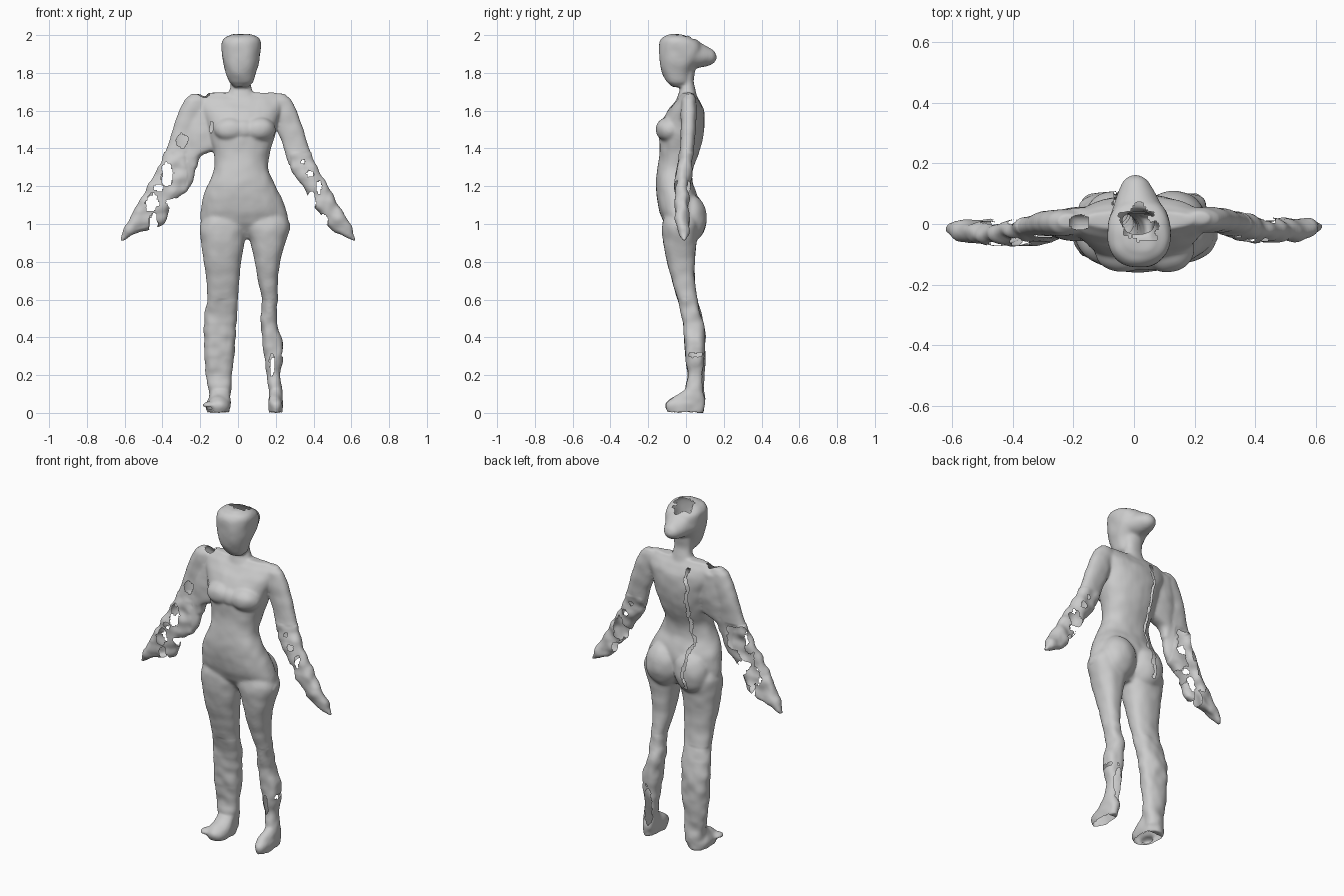
import bpy, bmesh, math
from mathutils import Vector, Matrix, noise

bm = bmesh.new()


def spline(a, b, c, d, t):
    return 0.5 * (2 * b + (c - a) * t + (2 * a - 5 * b + 4 * c - d) * t * t + (3 * b - a - 3 * c + d) * t ** 3)


def loft(rows, power=2.2, n=32, sub=4):
    """Closed skin through level slices given as (z, x0, x1, y0, y1)."""
    dense, last = [], len(rows) - 1
    for i in range(last):
        q = [rows[max(0, min(last, i + k))] for k in (-1, 0, 1, 2)]
        for s in range(sub):
            t = s / sub
            z = q[1][0] + (q[2][0] - q[1][0]) * t
            dense.append([z] + [spline(*[r[k] for r in q], t) for k in range(1, 5)])
    dense.append(rows[-1])
    rings = []
    for z, x0, x1, y0, y1 in dense:
        ring = []
        for k in range(n):
            a = 2 * math.pi * k / n
            c, s = math.cos(a), math.sin(a)
            px = math.copysign(abs(c) ** (2 / power), c)
            py = math.copysign(abs(s) ** (2 / power), s)
            ring.append(bm.verts.new(((x0 + x1) / 2 + (x1 - x0) / 2 * px,
                                      (y0 + y1) / 2 + (y1 - y0) / 2 * py, z)))
        rings.append(ring)
    for a, b in zip(rings, rings[1:]):
        for k in range(n):
            bm.faces.new((a[k], a[(k + 1) % n], b[(k + 1) % n], b[k]))
    bm.faces.new(rings[0])
    bm.faces.new(rings[-1])


def ball(loc, rad):
    m = Matrix.Translation(loc) @ Matrix.Diagonal((*rad, 1))
    bmesh.ops.create_uvsphere(bm, u_segments=28, v_segments=16, radius=1, matrix=m)


# torso
loft([(0.92, -0.1, 0.18, -0.06, 0.02), (0.96, -0.15, 0.23, -0.085, 0.04),
      (1.01, -0.195, 0.265, -0.12, 0.06),
      (1.08, -0.195, 0.255, -0.145, 0.07), (1.15, -0.185, 0.225, -0.155, 0.06),
      (1.22, -0.155, 0.19, -0.16, 0.035), (1.3, -0.125, 0.16, -0.15, 0.04),
      (1.38, -0.13, 0.17, -0.14, 0.07), (1.46, -0.15, 0.195, -0.14, 0.09),
      (1.54, -0.17, 0.21, -0.128, 0.098), (1.61, -0.20, 0.235, -0.09, 0.092),
      (1.66, -0.21, 0.24, -0.05, 0.068), (1.695, -0.17, 0.20, -0.02, 0.045)])
# bust, joined across the middle, and seat
for s in (-1, 1):
    ball((0.035 + s * 0.075, -0.085, 1.5), (0.09, 0.076, 0.068))
    ball((0.035 + s * 0.095, 0.025, 1.03), (0.105, 0.085, 0.125))
ball((0.035, -0.085, 1.5), (0.09, 0.068, 0.062))
# neck
loft([(1.62, -0.09, 0.12, -0.06, 0.07), (1.69, -0.055, 0.085, -0.04, 0.055),
      (1.725, -0.04, 0.07, -0.028, 0.047), (1.76, -0.04, 0.065, -0.02, 0.04),
      (1.84, -0.045, 0.075, -0.03, 0.05)])
# head
loft([(1.725, -0.02, 0.055, -0.075, 0.0), (1.75, -0.047, 0.08, -0.1, 0.02),
      (1.8, -0.064, 0.095, -0.128, 0.03), (1.86, -0.08, 0.112, -0.14, 0.07),
      (1.92, -0.087, 0.12, -0.144, 0.09), (1.965, -0.086, 0.12, -0.14, 0.07),
      (1.99, -0.065, 0.105, -0.122, 0.03), (2.005, -0.03, 0.07, -0.09, 0.0)], 2.4)
# gathered hair tapering backwards
for i in range(9):
    t = i / 8
    ball((0.014 - 0.008 * t, 0.09 * t + 0.015, 1.9 - 0.015 * t),
         (0.095 - 0.04 * t, 0.075 - 0.017 * t, 0.083 - 0.033 * t))

# legs
loft([(0.04, -0.15, -0.045, 0.0, 0.1), (0.12, -0.155, -0.035, 0.0, 0.095),
      (0.2, -0.172, -0.028, 0.005, 0.097), (0.3, -0.178, -0.02, -0.005, 0.102),
      (0.4, -0.182, -0.013, -0.012, 0.102), (0.5, -0.178, -0.006, -0.02, 0.087),
      (0.6, -0.165, 0.0, -0.047, 0.062), (0.7, -0.168, 0.008, -0.075, 0.047),
      (0.8, -0.182, 0.017, -0.102, 0.047), (0.9, -0.195, 0.035, -0.12, 0.057),
      (1.0, -0.2, 0.045, -0.126, 0.07), (1.1, -0.15, 0.03, -0.1, 0.06)], 2.3)
loft([(0.04, 0.165, 0.23, 0.01, 0.1), (0.12, 0.165, 0.235, 0.0, 0.095),
      (0.2, 0.15, 0.225, 0.01, 0.095), (0.3, 0.14, 0.24, -0.005, 0.1),
      (0.38, 0.132, 0.235, -0.01, 0.102), (0.48, 0.12, 0.205, -0.018, 0.09),
      (0.6, 0.127, 0.21, -0.045, 0.062), (0.7, 0.105, 0.212, -0.073, 0.047),
      (0.8, 0.088, 0.224, -0.102, 0.047), (0.9, 0.066, 0.25, -0.12, 0.057),
      (1.0, 0.03, 0.274, -0.126, 0.07), (1.1, 0.03, 0.22, -0.1, 0.06)], 2.3)
# feet
loft([(0.0, -0.165, -0.045, -0.1, 0.095), (0.04, -0.17, -0.04, -0.112, 0.1),
      (0.07, -0.155, -0.04, -0.085, 0.1), (0.12, -0.145, -0.04, -0.01, 0.09)])
ball((-0.15, -0.07, 0.04), (0.04, 0.04, 0.018))
loft([(0.0, 0.165, 0.235, -0.1, 0.095), (0.04, 0.16, 0.24, -0.112, 0.1),
      (0.07, 0.16, 0.235, -0.085, 0.1), (0.12, 0.17, 0.23, -0.01, 0.09)])

# arms, tapering to flat pointed hands
arm = [(0.91, 0.606, 0.628, -0.02, 0.005), (0.96, 0.505, 0.607, -0.042, 0.022),
       (1.0, 0.46, 0.59, -0.052, 0.024), (1.1, 0.40, 0.537, -0.062, 0.016),
       (1.2, 0.34, 0.475, -0.06, 0.02), (1.3, 0.272, 0.423, -0.047, 0.032),
       (1.4, 0.242, 0.377, -0.032, 0.042), (1.5, 0.206, 0.347, -0.027, 0.052),
       (1.6, 0.17, 0.312, -0.027, 0.057), (1.66, 0.16, 0.282, -0.022, 0.052),
       (1.69, 0.18, 0.25, 0.0, 0.04)]
loft(arm)
inner = {1.0: 0.07, 1.1: 0.05, 1.2: 0.09, 1.3: 0.05, 1.4: 0.03}
loft([(z, -b, -a + inner.get(z, 0), y0 - 0.012, y1 - 0.008) for z, a, b, y0, y1 in arm])
# web of skin between arm and ribs on one side
loft([(1.3, -0.26, -0.215, -0.045, 0.01), (1.36, -0.28, -0.195, -0.05, 0.025),
      (1.4, -0.28, -0.1, -0.055, 0.035), (1.5, -0.28, -0.08, -0.055, 0.055),
      (1.65, -0.25, -0.08, -0.03, 0.055)])

bmesh.ops.recalc_face_normals(bm, faces=bm.faces[:])
mesh = bpy.data.meshes.new("body")
bm.to_mesh(mesh)
bm.free()
body = bpy.data.objects.new("body", mesh)
bpy.context.collection.objects.link(body)

# fuse the parts into one soft skin
rem = body.modifiers.new("fuse", 'REMESH')
rem.mode, rem.voxel_size = 'VOXEL', 0.007
smo = body.modifiers.new("soften", 'SMOOTH')
smo.factor, smo.iterations = 0.5, 14
skin = bpy.data.meshes.new_from_object(body.evaluated_get(bpy.context.evaluated_depsgraph_get()))
body.modifiers.clear()
body.data = skin

# ragged openings: x, z, half width, half height, y from, y to
holes = [(-0.3, 1.44, 0.03, 0.035, -1, -0.01), (-0.375, 1.26, 0.03, 0.06, -1, 1),
         (-0.455, 1.11, 0.035, 0.045, -1, 1), (-0.42, 1.19, 0.025, 0.02, -1, 1),
         (-0.45, 1.0, 0.022, 0.06, -1, 1), (-0.33, 1.1, 0.05, 0.04, -1, 1),
         (-0.33, 1.02, 0.02, 0.05, -1, 1), (-0.35, 1.3, 0.07, 0.07, 0, 1),
         (-0.42, 1.13, 0.08, 0.1, 0, 1), (-0.49, 0.93, 0.03, 0.025, -1, 1),
         (0.345, 1.33, 0.012, 0.012, -1, 1), (0.38, 1.265, 0.017, 0.018, -1, 1),
         (0.43, 1.19, 0.014, 0.035, -1, 1), (0.39, 1.12, 0.022, 0.05, -1, 1),
         (0.455, 1.02, 0.022, 0.04, -1, 1), (0.43, 1.14, 0.04, 0.08, 0, 1),
         (-0.14, 1.51, 0.01, 0.03, -1, -0.03), (0.19, 0.19, 0.025, 0.11, 0.04, 1),
         (0.18, 0.25, 0.012, 0.06, -1, 0.05), (0.25, 0.31, 0.02, 0.02, -1, 1),
         (-0.18, 1.25, 0.012, 0.1, 0.0, 1)]


def torn(f):
    c = f.calc_center_median()
    r = 1 + 0.9 * noise.noise(c * 30)
    if c.z > 1.94 and ((c.x - 0.017) / 0.06) ** 2 + (c.y / 0.062) ** 2 < r:      # crown
        return True
    if c.z > 1.655 and ((c.x + 0.18) / 0.032) ** 2 + ((c.y - 0.005) / 0.025) ** 2 < r:
        return True
    if c.z < 0.04 and f.normal.z < -0.6 and c.y < 0.06:                          # soles
        return True
    seam = -0.06 + 0.025 * noise.noise(Vector((0, 0, c.z * 12)))                 # back seam
    if c.y > 0.01 and 0.95 < c.z < 1.66 and abs(c.x - seam) < 0.008 * r:
        return True
    return any(a < c.y < b and ((c.x - x) / w) ** 2 + ((c.z - z) / h) ** 2 < r
               for x, z, w, h, a, b in holes)


bm = bmesh.new()
bm.from_mesh(skin)
bm.normal_update()
# rumple the forearms and lower legs
for v in bm.verts:
    p = v.co
    amp = 0.012 if abs(p.x) > 0.27 and p.z < 1.38 else 0.007 if p.z < 0.6 else 0.003
    v.co = p + v.normal * amp * noise.noise(p * 17)
bmesh.ops.delete(bm, geom=[f for f in bm.faces if torn(f)], context='FACES')
# drop loose crumbs
seen, crumbs = set(), []
for v in bm.verts:
    if v in seen:
        continue
    seen.add(v)
    group = [v]
    for u in group:
        for e in u.link_edges:
            w = e.other_vert(u)
            if w not in seen:
                seen.add(w)
                group.append(w)
    if len(group) < 150:
        crumbs += group
bmesh.ops.delete(bm, geom=crumbs, context='VERTS')
for f in bm.faces:
    f.smooth = True
bm.to_mesh(skin)
bm.free()
skin.name = "body_skin"
